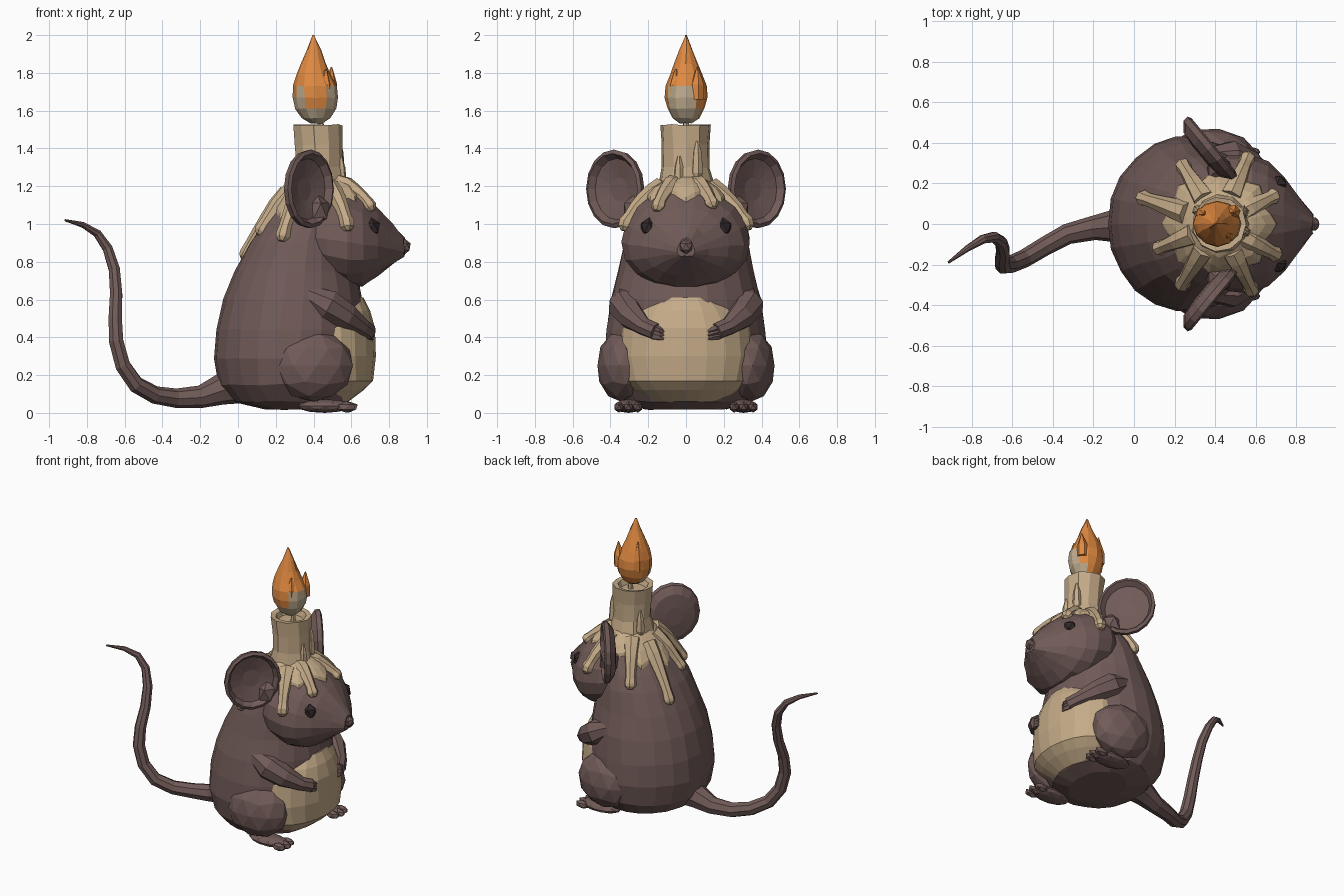
import bpy, bmesh, math, random
from mathutils import Vector, Matrix
from mathutils.bvhtree import BVHTree

random.seed(4)
TAU = math.tau


def material(name, rgb):
    m = bpy.data.materials.new(name)
    m.diffuse_color = (*rgb, 1)
    return m


BROWN = material("brown fur", (0.165, 0.105, 0.098))
TAN = material("tan wax", (0.56, 0.41, 0.25))
PALE = material("pale flame", (0.52, 0.41, 0.27))
ORANGE = material("orange flame", (0.74, 0.25, 0.052))
DARK = material("dark eye", (0.034, 0.022, 0.022))


def finish(name, bm, mats):
    bmesh.ops.recalc_face_normals(bm, faces=bm.faces)
    me = bpy.data.meshes.new(name)
    bm.to_mesh(me)
    bm.free()
    for m in mats:
        me.materials.append(m)
    ob = bpy.data.objects.new(name, me)
    bpy.context.collection.objects.link(ob)
    return ob


def loft(name, rings, mat, jitter=0.0):
    """Skin a list of equal-length point rings and cap both ends."""
    bm = bmesh.new()
    vs = [[bm.verts.new(Vector(p) + Vector([random.uniform(-jitter, jitter) for _ in range(3)]))
           for p in r] for r in rings]
    n = len(rings[0])
    for a, b in zip(vs, vs[1:]):
        for i in range(n):
            j = (i + 1) % n
            bm.faces.new((a[i], a[j], b[j], b[i]))
    bm.faces.new(vs[0])
    bm.faces.new(vs[-1])
    return finish(name, bm, [mat])


def level(z, x0, x1, ry, n):
    """Horizontal ellipse from its back x, front x and half width."""
    c, r = (x0 + x1) / 2, (x1 - x0) / 2
    return [(c + r * math.cos(TAU * i / n), ry * math.sin(TAU * i / n), z) for i in range(n)]


def tube(name, pts, radii, mat, n=7):
    """Tapered tube along a path, with a carried-along frame."""
    pts = [Vector(p) for p in pts]
    side, rings = Vector((0.31, 0.93, 0.2)), []
    for i, p in enumerate(pts):
        t = (pts[min(i + 1, len(pts) - 1)] - pts[max(i - 1, 0)]).normalized()
        side = (side - t * side.dot(t)).normalized()
        up = t.cross(side)
        rings.append([p + radii[i] * (side * math.cos(TAU * k / n) + up * math.sin(TAU * k / n))
                      for k in range(n)])
    return loft(name, rings, mat)


def ball(name, c, r, mat, sub=2, yaw=0.0):
    bm = bmesh.new()
    m = Matrix.Translation(c) @ Matrix.Rotation(yaw, 4, 'Z') @ Matrix.Diagonal((*r, 1))
    bmesh.ops.create_icosphere(bm, subdivisions=sub, radius=1, matrix=m)
    return finish(name, bm, [mat])


# Egg-shaped body
body = loft("body", [level(*a, 22) for a in (
    (0.02, 0.14, 0.48, 0.22), (0.06, -0.02, 0.58, 0.34), (0.15, -0.1, 0.64, 0.41),
    (0.29, -0.13, 0.66, 0.435), (0.44, -0.118, 0.67, 0.425), (0.6, -0.08, 0.66, 0.4),
    (0.75, -0.02, 0.63, 0.36), (0.9, 0.06, 0.6, 0.33), (1.0, 0.13, 0.6, 0.295),
    (1.1, 0.21, 0.6, 0.24), (1.17, 0.29, 0.58, 0.17), (1.21, 0.38, 0.52, 0.07))], BROWN, 0.004)

# Head tapering to the snout
rings = []
for x, z0, z1, ry in ((0.36, 0.76, 1.16, 0.28), (0.47, 0.69, 1.2, 0.335), (0.58, 0.655, 1.2, 0.34),
                      (0.66, 0.67, 1.16, 0.305), (0.74, 0.725, 1.09, 0.23),
                      (0.82, 0.785, 1.0, 0.125), (0.88, 0.83, 0.925, 0.045)):
    rings.append([(x, ry * math.cos(TAU * i / 18),
                   (z0 + z1) / 2 - 0.025 + (z1 - z0) / 2 * math.sin(TAU * i / 18)
                   + 0.025 * math.sin(TAU * i / 18) ** 2) for i in range(18)])
head = loft("head", rings, BROWN, 0.004)
ball("nose", (0.885, 0, 0.88), (0.032, 0.038, 0.04), BROWN, 1)

# Tan belly bulging from the body
loft("belly", [level(*a, 20) for a in (
    (0.06, 0.34, 0.585, 0.2), (0.12, 0.3, 0.665, 0.28), (0.17, 0.28, 0.715, 0.33),
    (0.3, 0.2, 0.73, 0.36), (0.45, 0.2, 0.725, 0.345), (0.54, 0.25, 0.7, 0.28),
    (0.61, 0.3, 0.665, 0.2))], TAN)

# Mirrored parts: eyes, ears, arms, thighs, feet
for s, tag in ((-1, "right"), (1, "left")):
    ball(f"{tag}_eye", (0.705, s * 0.195, 0.98), (0.052, 0.05, 0.056), DARK, 1)

    n, u = Vector((0.77, 0.64 * s, 0.05)), Vector((-0.64, 0.77 * s, 0))
    rings = []
    for k, d in ((0.3, -0.055), (0.75, -0.045), (0.98, -0.01), (1, 0.02), (0.9, 0.03),
                 (0.78, -0.005), (0.3, -0.025)):
        rings.append([Vector((0.37, 0.37 * s, 1.185)) + n * d
                      + k * (u * 0.19 * math.cos(TAU * i / 16)
                             + Vector((0, 0, 0.208 * math.sin(TAU * i / 16)))) for i in range(16)])
    loft(f"{tag}_ear", rings, BROWN)
    ball(f"{tag}_ear_root", (0.42, 0.27 * s, 1.07), (0.07, 0.07, 0.09), BROWN, 1)

    tube(f"{tag}_arm", [(0.36, 0.33 * s, 0.63), (0.47, 0.325 * s, 0.57), (0.57, 0.285 * s, 0.51),
                        (0.655, 0.22 * s, 0.455), (0.69, 0.16 * s, 0.43)],
         [0.05, 0.09, 0.075, 0.048, 0.046], BROWN, 8)
    for k in (-1, 0, 1):
        tube(f"{tag}_finger", [(0.69, 0.175 * s, 0.43 + 0.024 * k), (0.705, 0.14 * s, 0.42 + 0.02 * k),
                               (0.705, 0.115 * s, 0.41 + 0.02 * k)], [0.02, 0.017, 0.006], BROWN, 5)

    ball(f"{tag}_thigh", (0.4, 0.345 * s, 0.25), (0.215, 0.125, 0.19), BROWN, 2, -0.15 * s)
    ball(f"{tag}_foot", (0.46, 0.305 * s, 0.036), (0.15, 0.075, 0.036), BROWN, 2)
    for k in (-1, 0, 1):
        ball(f"{tag}_toe", (0.585 - 0.012 * abs(k), s * 0.305 + 0.05 * k, 0.031),
             (0.055, 0.027, 0.03), BROWN, 1)

# Curling tail
tube("tail", [(0.05, 0, 0.17), (-0.1, -0.01, 0.12), (-0.2, -0.02, 0.085), (-0.33, -0.05, 0.078),
              (-0.44, -0.11, 0.095), (-0.54, -0.17, 0.15), (-0.61, -0.2, 0.25), (-0.645, -0.205, 0.38),
              (-0.65, -0.18, 0.5), (-0.645, -0.13, 0.63), (-0.655, -0.09, 0.76), (-0.69, -0.065, 0.87),
              (-0.745, -0.075, 0.95), (-0.82, -0.12, 0.995), (-0.915, -0.19, 1.02)],
     [0.12, 0.08, 0.06, 0.051, 0.047, 0.045, 0.043, 0.041, 0.038, 0.035, 0.032, 0.028, 0.023,
      0.016, 0.006], BROWN, 8)

# Surface lookup so the melted wax follows the head
verts, polys = [], []
for ob in (body, head):
    o = len(verts)
    verts += [v.co.copy() for v in ob.data.vertices]
    polys += [[o + i for i in p.vertices] for p in ob.data.polygons]
tree = BVHTree.FromPolygons(verts, polys)


def on_head(x, y):
    hit = tree.ray_cast(Vector((x, y, 1.6)), Vector((0, 0, -1)))[0]
    return hit or tree.find_nearest(Vector((x, y, 0.9)))[0]


# Wax cap draped over the head
rings = []
for r, d in ((0.27, -0.03), (0.255, 0.02), (0.21, 0.035), (0.16, 0.045), (0.1, 0.06)):
    ring = []
    for i in range(32):
        a = TAU * i / 32
        q = r * (1 + 0.09 * math.cos(8 * a))
        ring.append(on_head(0.42 + q * math.cos(a), q * 0.95 * math.sin(a)) + Vector((0, 0, d)))
    rings.append(ring)
loft("wax_cap", rings, TAN)

# Wax drips running down
for x, y in ((0.04, 0.13), (0.12, -0.12), (0.235, -0.3), (0.58, -0.325), (0.7, -0.15),
             (0.69, 0.14), (0.56, 0.325), (0.24, 0.29)):
    pts = []
    for i in range(7):
        t = 0.4 + 0.6 * math.sin(i / 6 * math.pi / 2)
        pts.append(on_head(0.42 + (x - 0.42) * t, y * t) + Vector((0, 0, 0.008)))
    end = pts[-1] + (pts[-1] - pts[-2]).normalized() * 0.02
    tube("wax_drip", pts + [end], [0.06, 0.052, 0.044, 0.037, 0.034, 0.04, 0.037, 0.018], TAN, 7)

# Candle with a hollowed top, side runs and wick
loft("candle", [level(z, cx - r, cx + r, r, 11) for z, r, cx in (
    (1.12, 0.17, 0.43), (1.22, 0.145, 0.43), (1.3, 0.127, 0.43), (1.42, 0.127, 0.425),
    (1.525, 0.136, 0.42), (1.52, 0.1, 0.42), (1.485, 0.085, 0.42))], TAN, 0.004)
for a, z0, z1 in ((0.5, 1.44, 1.25), (2.6, 1.38, 1.22), (-0.3, 1.36, 1.2)):
    x, y = 0.425 + 0.125 * math.cos(a), 0.125 * math.sin(a)
    tube("candle_run", [(x, y, z0), (x, y, z0 - 0.06), (x, y, z1 + 0.02), (x, y, z1 - 0.02)],
         [0.008, 0.024, 0.032, 0.015], TAN, 6)
tube("wick", [(0.44, 0, 1.47), (0.44, 0, 1.52), (0.425, 0, 1.58)], [0.02, 0.016, 0.016], TAN, 6)

# Flame: pale at the base, orange above a jagged line that varies round it
flame = loft("flame", [level(z, cx - r, cx + r, r * 0.93, 12) for z, r, cx in (
    (1.535, 0.035, 0.42), (1.56, 0.075, 0.415), (1.61, 0.107, 0.412), (1.67, 0.12, 0.41),
    (1.73, 0.116, 0.408), (1.79, 0.092, 0.4), (1.85, 0.068, 0.4), (1.92, 0.038, 0.4),
    (2.0, 0.004, 0.4))], PALE, 0.003)
flame.data.materials.append(ORANGE)
start = (1.76, 1.62, 1.56, 1.55, 1.56, 1.6, 1.66, 1.76, 1.63, 1.62, 1.76, 1.76)
for p in flame.data.polygons:
    a = math.atan2(p.center.y, p.center.x - 0.41) % TAU
    p.material_index = int(p.center.z > start[int(a / TAU * 12) % 12])
for x, y, top in ((0.49, 0.06, 1.83), (0.46, -0.055, 1.82), (0.34, 0.05, 1.86)):
    tube("flame_tongue", [(x, y, 1.66), (x, y, 1.74), (x + 0.005, y, top)],
         [0.035, 0.036, 0.004], ORANGE, 6)
